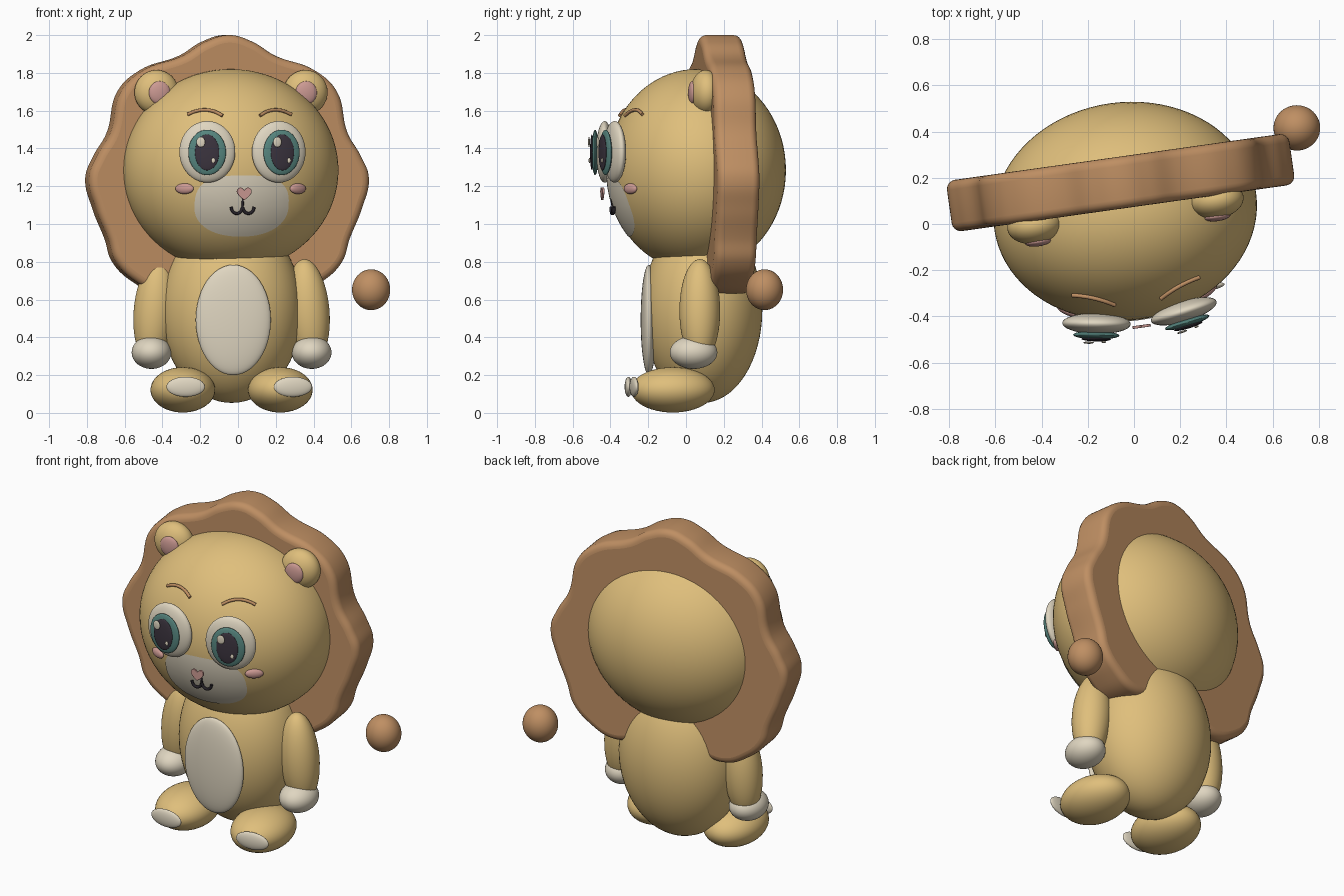
import bpy, bmesh, math
from mathutils import Matrix, Vector

if "Cube" in bpy.data.objects:
    bpy.data.objects.remove(bpy.data.objects["Cube"], do_unlink=True)


def material(name, *rgb):
    m = bpy.data.materials.new(name)
    m.use_nodes = True
    m.diffuse_color = (*rgb, 1)
    bsdf = m.node_tree.nodes["Principled BSDF"]
    bsdf.inputs["Base Color"].default_value = (*rgb, 1)
    bsdf.inputs["Roughness"].default_value = 0.7
    return m


FUR = material("golden fur", 0.74, 0.52, 0.2)
MANE = material("brown mane", 0.52, 0.275, 0.125)
CREAM = material("cream", 0.74, 0.67, 0.53)
TEAL = material("teal iris", 0.095, 0.24, 0.215)
DARK = material("dark pupil", 0.045, 0.035, 0.05)
PINK = material("soft pink", 0.60, 0.32, 0.29)
MOUTH = material("mouth black", 0.02, 0.016, 0.022)

YAW = math.radians(8)
WORLD = Matrix.Identity(4)
CX = -0.034                       # symmetry plane of the body
HEAD = Matrix.Translation((-0.038, 0.055, 0)) @ Matrix.Rotation(YAW, 4, 'Z')
HEAD_Z, HEAD_R = 1.285, Vector((0.572, 0.472, 0.535))
SIDES = (("left", 1), ("right", -1))


def finish(name, mesh, mat, matrix):
    mesh.materials.clear()
    mesh.materials.append(mat)
    ob = bpy.data.objects.new(name, mesh)
    bpy.context.collection.objects.link(ob)
    ob.matrix_world = matrix
    bpy.ops.object.select_all(action='DESELECT')
    ob.select_set(True)
    bpy.context.view_layer.objects.active = ob
    bpy.ops.object.shade_smooth_by_angle(angle=math.radians(40))
    return ob


def ellipsoid(name, mat, loc, radii, base=WORLD, yaw=0, tilt=0, seg=48):
    """Stretched sphere, turned by yaw about z and tilt about y (degrees)."""
    bm = bmesh.new()
    bmesh.ops.create_uvsphere(bm, u_segments=seg, v_segments=seg // 2, radius=1)
    bm.transform(Matrix.Diagonal((*radii, 1)))
    mesh = bpy.data.meshes.new(name)
    bm.to_mesh(mesh)
    bm.free()
    turn = Matrix.Rotation(math.radians(yaw), 4, 'Z') @ Matrix.Rotation(math.radians(tilt), 4, 'Y')
    return finish(name, mesh, mat, base @ Matrix.Translation(loc) @ turn)


def curve(name, mat, points, matrix, bevel, cyclic=False, extrude=0.0, corners=()):
    """Smooth path: an open tube, or a filled rounded plate when cyclic."""
    cu = bpy.data.curves.new(name, 'CURVE')
    cu.dimensions = '2D' if cyclic else '3D'
    cu.fill_mode = 'BOTH' if cyclic else 'FULL'
    cu.resolution_u, cu.bevel_resolution = 8, 4
    cu.bevel_depth, cu.extrude = bevel, extrude
    cu.offset = -bevel if cyclic else 0
    cu.use_fill_caps = not cyclic
    sp = cu.splines.new('BEZIER')
    sp.bezier_points.add(len(points) - 1)
    sp.use_cyclic_u = cyclic
    for i, (bp, p) in enumerate(zip(sp.bezier_points, points)):
        bp.co = p if len(p) == 3 else (*p, 0)
        bp.handle_left_type = bp.handle_right_type = 'VECTOR' if i in corners else 'AUTO'
    tmp = bpy.data.objects.new(name + "_path", cu)
    bpy.context.collection.objects.link(tmp)
    bpy.context.view_layer.update()
    mesh = bpy.data.meshes.new_from_object(tmp.evaluated_get(bpy.context.evaluated_depsgraph_get()))
    bpy.data.objects.remove(tmp, do_unlink=True)
    return finish(name, mesh, mat, matrix)


def mirrored(half):
    """Close a half outline whose first and last points lie on the axis."""
    return half + [(-x, y) for x, y in half[-2:0:-1]]


def face_y(x, z, lift=0.0):
    """Depth of the front of the head at x, z."""
    d = 1 - (x / HEAD_R.x) ** 2 - ((z - HEAD_Z) / HEAD_R.z) ** 2
    return -HEAD_R.y * math.sqrt(max(d, 0)) - lift


# Torso, belly and tail tip
ellipsoid("body", FUR, (CX, 0.088, 0.545), (0.373, 0.316, 0.492), seg=64)
ellipsoid("belly_patch", CREAM, (-0.025, -0.197, 0.492), (0.199, 0.043, 0.292))
ellipsoid("tail_tip", MANE, (0.705, 0.416, 0.652), (0.101, 0.098, 0.108))

# Arms, hands, feet and soles
for side, s in SIDES:
    ellipsoid(side + "_arm", FUR, (CX + s * 0.406, 0.073, 0.54), (0.112, 0.108, 0.275), tilt=-s * 5)
    ellipsoid(side + "_hand", CREAM, (CX + s * 0.424, 0.04, 0.32), (0.105, 0.126, 0.087))
    ellipsoid(side + "_foot", FUR, (CX + s * 0.258, -0.07, 0.122), (0.171, 0.222, 0.12), yaw=4)
    sole = (0.007 + s * 0.284, -0.29 + s * 0.015, 0.138)
    ellipsoid(side + "_sole", CREAM, sole, (0.102, 0.02, 0.053), yaw=4 + s * 4)

# Wavy mane plate
mane_half = [(0, 2.0), (0.125, 1.965), (0.245, 1.892), (0.455, 1.815), (0.575, 1.705),
             (0.635, 1.48), (0.705, 1.36), (0.748, 1.245), (0.71, 1.08), (0.645, 0.92),
             (0.605, 0.8), (0.49, 0.69), (0.36, 0.633), (0.15, 0.66), (0, 0.64)]
mane_at = (Matrix.Translation((-0.058, 0.179, 0)) @ Matrix.Rotation(YAW, 4, 'Z')
           @ Matrix.Rotation(math.pi / 2, 4, 'X'))
curve("mane", MANE, mirrored(mane_half), mane_at, 0.04, cyclic=True, extrude=0.072)

# Head
ellipsoid("head", FUR, (0, 0, HEAD_Z), HEAD_R, HEAD, seg=80)

# Muzzle patch: rings laid on the head surface, squarer along the top
bm = bmesh.new()
rings, steps = 12, 64
grid = []
for r in range(1, rings + 1):
    row = []
    for k in range(steps):
        t = 2 * math.pi * k / steps
        c, sn = math.cos(t), math.sin(t)
        power = 2 / 2.9 if sn > 0 else 2 / 2.2
        x = 0.002 + 0.252 * r / rings * math.copysign(abs(c) ** power, c)
        z = 1.095 + 0.162 * r / rings * math.copysign(abs(sn) ** power, sn)
        row.append(bm.verts.new((x, face_y(x, z, 0.004), z)))
    grid.append(row)
centre = bm.verts.new((0.002, face_y(0.002, 1.095, 0.004), 1.095))
for k in range(steps):
    n = (k + 1) % steps
    bm.faces.new((centre, grid[0][k], grid[0][n]))
    for a, b in zip(grid, grid[1:]):
        bm.faces.new((a[k], b[k], b[n], a[n]))
muzzle = bpy.data.meshes.new("muzzle_patch")
bm.to_mesh(muzzle)
bm.free()
finish("muzzle_patch", muzzle, CREAM, HEAD)

for side, s in SIDES:
    # Ears
    ellipsoid(side + "_ear", FUR, (s * 0.398, -0.006, 1.697), (0.118, 0.08, 0.118), HEAD)
    ellipsoid(side + "_inner_ear", PINK, (s * 0.392, -0.078, 1.695), (0.057, 0.02, 0.061), HEAD)

    # Eyes: stacked flattened discs facing slightly outward
    eye = HEAD @ Matrix.Translation((s * 0.191, -0.464, 1.382)) @ Matrix.Rotation(s * math.radians(9), 4, 'Z')
    ellipsoid(side + "_eye_white", CREAM, (0, 0, 0), (0.148, 0.045, 0.163), eye)
    ellipsoid(side + "_iris", TEAL, (0, -0.05, -0.003), (0.1, 0.018, 0.12), eye)
    ellipsoid(side + "_pupil", DARK, (0, -0.067, -0.003), (0.064, 0.01, 0.095), eye)
    ellipsoid(side + "_large_glint", CREAM, (-0.033, -0.083, 0.052), (0.023, 0.005, 0.028), eye, seg=24)
    ellipsoid(side + "_small_glint", CREAM, (0.033, -0.079, -0.046), (0.01, 0.005, 0.014), eye, seg=24)

    # Brows and cheeks
    brow = [(s * x, face_y(x, z, 0.008), z) for x, z in
            ((0.1, 1.574), (0.145, 1.597), (0.195, 1.604), (0.24, 1.596), (0.278, 1.58))]
    curve(side + "_brow", MANE, brow, HEAD, 0.009)
    ellipsoid(side + "_cheek", PINK, (s * 0.303, face_y(0.303, 1.187, 0.004), 1.187),
              (0.052, 0.018, 0.028), HEAD, yaw=s * 30, seg=32)

    # Mouth curl
    curl = [(s * x, -0.448, z) for x, z in
            ((0, 1.086), (0.012, 1.064), (0.033, 1.056), (0.054, 1.068), (0.062, 1.09))]
    curve(side + "_mouth_curl", MOUTH, curl, HEAD, 0.008)

curve("mouth_line", MOUTH, [(0, -0.452, 1.135), (0, -0.448, 1.083)], HEAD, 0.006)

# Heart nose
heart = mirrored([(0, 0.019), (0.02, 0.033), (0.039, 0.017), (0.029, -0.009), (0, -0.034)])
nose_at = HEAD @ Matrix.Translation((0.001, -0.503, 1.16)) @ Matrix.Rotation(math.pi / 2, 4, 'X')
curve("nose", PINK, heart, nose_at, 0.002, cyclic=True, extrude=0.004, corners=(0, 4))
